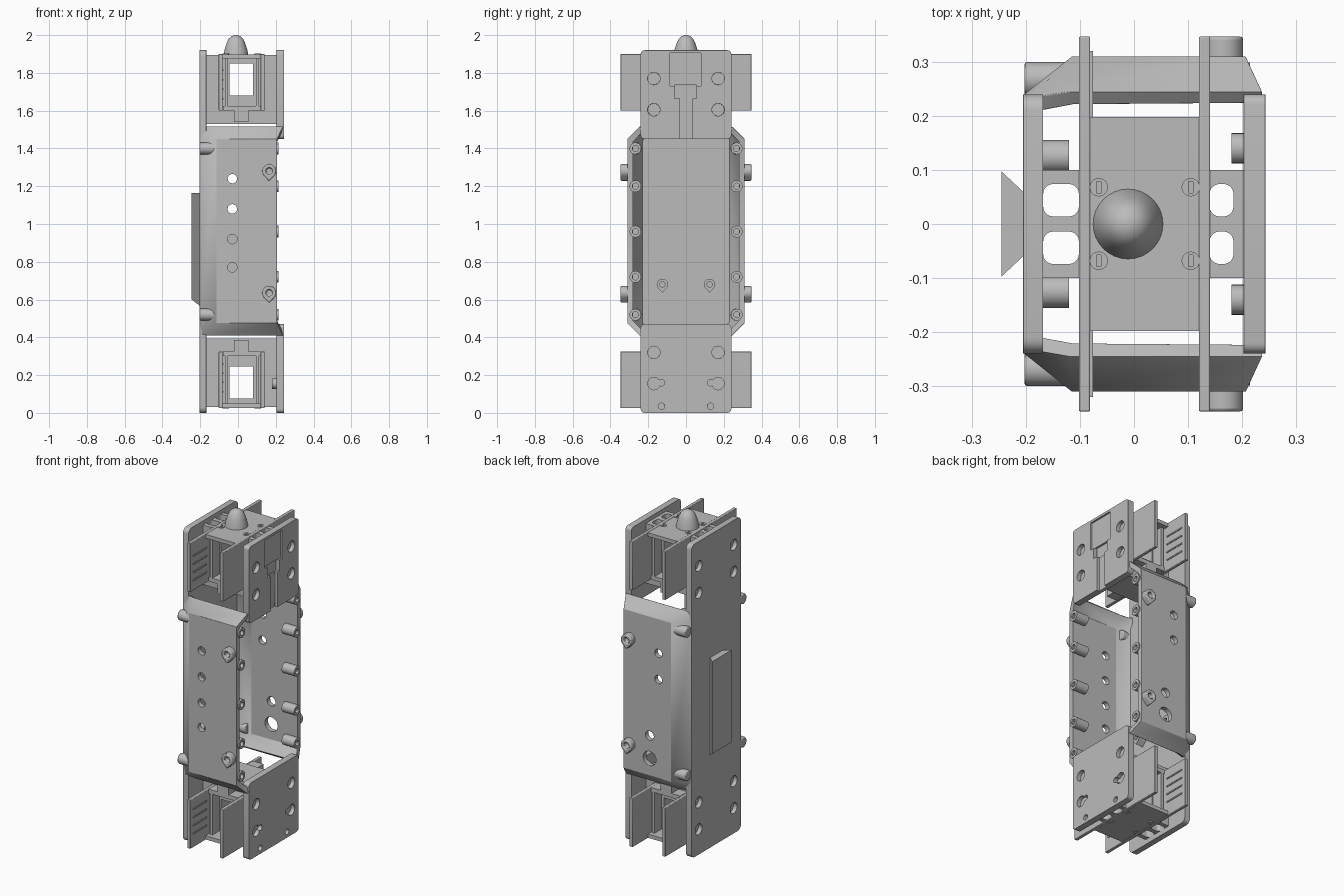
import bpy, bmesh
from math import sin, cos, pi

if "Cube" in bpy.data.objects:
    bpy.data.objects.remove(bpy.data.objects["Cube"])

grey = bpy.data.materials.new("plain grey")
grey.use_nodes = True
grey.diffuse_color = (0.5, 0.5, 0.5, 1)
grey.node_tree.nodes["Principled BSDF"].inputs["Base Color"].default_value = (0.5, 0.5, 0.5, 1)


def finish(name, bm):
    bmesh.ops.recalc_face_normals(bm, faces=bm.faces)
    mesh = bpy.data.meshes.new(name)
    bm.to_mesh(mesh)
    bm.free()
    mesh.materials.append(grey)
    obj = bpy.data.objects.new(name, mesh)
    bpy.context.collection.objects.link(obj)
    return obj


def activate(obj):
    bpy.ops.object.select_all(action='DESELECT')
    obj.select_set(True)
    bpy.context.view_layer.objects.active = obj


def prism(name, pts, axis, lo, hi):
    """Extrude a 2D outline along an axis."""
    bm = bmesh.new()
    place = {'x': lambda a, b, d: (d, a, b),
             'y': lambda a, b, d: (a, d, b),
             'z': lambda a, b, d: (a, b, d)}[axis]
    rings = [[bm.verts.new(place(a, b, d)) for a, b in pts] for d in (lo, hi)]
    n = len(pts)
    for ring in rings:
        bm.faces.new(ring)
    for i in range(n):
        j = (i + 1) % n
        bm.faces.new((rings[0][i], rings[0][j], rings[1][j], rings[1][i]))
    return finish(name, bm)


def disc(a, b, r, n=24):
    return [(a + r * cos(2 * pi * i / n), b + r * sin(2 * pi * i / n)) for i in range(n)]


def teardrop(a, b, r):
    arc = [(a + r * cos(t * pi / 12), b + r * sin(t * pi / 12)) for t in range(-3, 16)]
    return arc + [(a, b - 1.45 * r)]


def rect(a0, a1, b0, b1, r=0.0):
    """Rectangle outline, with rounded corners when r is given."""
    if r == 0:
        return [(a0, b0), (a1, b0), (a1, b1), (a0, b1)]
    pts = []
    corners = [(a1 - r, b1 - r), (a0 + r, b1 - r), (a0 + r, b0 + r), (a1 - r, b0 + r)]
    for k, (ca, cb) in enumerate(corners):
        for i in range(6):
            t = pi / 2 * (k + i / 5)
            pts.append((ca + r * cos(t), cb + r * sin(t)))
    return pts


def box(name, x0, x1, y0, y1, z0, z1):
    return prism(name, rect(x0, x1, y0, y1), 'z', z0, z1)


def cut(obj, cutters):
    activate(obj)
    for c in cutters:
        c.hide_render = True
        mod = obj.modifiers.new("cut", 'BOOLEAN')
        mod.object, mod.operation, mod.solver = c, 'DIFFERENCE', 'EXACT'
        bpy.ops.object.modifier_apply(modifier=mod.name)
        bpy.data.objects.remove(c)
    return obj


def soften(obj, width=0.006):
    mod = obj.modifiers.new("soft edges", 'BEVEL')
    mod.width, mod.segments, mod.limit_method = width, 2, 'ANGLE'
    return obj


H = 1.92        # height of the plates
SIDES = (-1, 1)


def span(end, z0, z1):
    """Heights at the top end, or mirrored to the bottom end."""
    return (z0, z1) if end == "upper" else (H - z1 + 0.005, H - z0 + 0.005)


def screw_holes(levels, x0, x1):
    return [prism("cutter", disc(s * 0.17, z, 0.033), 'x', x0, x1) for s in SIDES for z in levels]


# Tall back plate with shallow screw recesses
back = prism("back_plate", rect(-0.24, 0.24, 0, H, 0.03), 'x', -0.205, -0.168)
cut(back, screw_holes((1.77, 1.605, 0.32, 0.155), -0.25, -0.18))
# Dovetail rail on the back plate
rail = prism("dovetail_rail", [(-0.2, -0.055), (-0.2, 0.055), (-0.245, 0.097), (-0.245, -0.097)],
             'z', 0.565, 1.165)
for v in rail.data.vertices:
    if v.co.z < 0.6 and v.co.x < -0.22:
        v.co.z = 0.6

# Short front plates at both ends
upper = prism("upper_front_plate", rect(-0.24, 0.24, 1.45, H, 0.02), 'x', 0.203, 0.243)
cut(upper, screw_holes((1.77, 1.605), 0.218, 0.3) + [
    prism("cutter", rect(-0.085, 0.08, 1.73, 1.905), 'x', 0.232, 0.3),
    prism("cutter", rect(-0.06, 0.055, 1.665, 1.735), 'x', 0.22, 0.3),
    prism("cutter", rect(-0.032, 0.035, 1.44, 1.67), 'x', 0.225, 0.3)])
lower = prism("lower_front_plate", rect(-0.24, 0.24, 0, 0.47, 0.02), 'x', 0.203, 0.243)
cut(lower, screw_holes((0.32, 0.155), 0.218, 0.3)
    + [prism("cutter", disc(s * 0.13, z, 0.017), 'x', 0.218, 0.3) for s in SIDES for z in (0.16, 0.035)])
for s in SIDES:
    prism("lower_standoff", disc(s * 0.14, 0.155, 0.028), 'x', 0.18, 0.21)
for p in (back, upper, lower):
    soften(p, 0.004)

# Side walls: open shells with sloped ends and a chamfered rear edge
end_row = [(-0.195, 0.232), (-0.12, 0.245), (0.237, 0.245)]
mid_row = [(-0.203, 0.24), (-0.115, 0.31), (0.207, 0.31)]
rows = [(0.41, end_row), (0.475, mid_row), (1.45, mid_row), (1.515, end_row)]
for s, side in ((-1, "right"), (1, "left")):
    bm = bmesh.new()
    grid = [[bm.verts.new((x, s * y, z)) for x, y in row] for z, row in rows]
    for a, b in zip(grid, grid[1:]):
        for i in range(2):
            f = (a[i], a[i + 1], b[i + 1], b[i])
            bm.faces.new(f if s < 0 else f[::-1])
    mesh_wall = finish(side + "_wall", bm)
    activate(mesh_wall)
    # Make the normals face outward before thickening inward
    if sum(p.normal.y * s for p in mesh_wall.data.polygons) < 0:
        mesh_wall.data.flip_normals()
    mod = mesh_wall.modifiers.new("thickness", 'SOLIDIFY')
    mod.thickness, mod.offset, mod.use_even_offset = 0.03, -1, True
    bpy.ops.object.modifier_apply(modifier=mod.name)
    holes = [(-0.03, z, 0.025) for z in (1.24, 1.08)]
    holes += [(-0.03, z, 0.025) for z in (0.92, 0.77)] if s < 0 else [(0.03, 0.72, 0.028), (0.03, 0.58, 0.043)]
    cut(mesh_wall, [prism("cutter", disc(x, z, r), 'y', s * 0.2, s * 0.4) for x, z, r in holes])
    soften(mesh_wall, 0.008)

    # Rim bosses along the open edge
    for z in (1.4, 1.2, 0.96, 0.72, 0.52):
        boss = prism(side + "_rim_boss", disc(s * 0.268, z, 0.031), 'x', 0.13, 0.215)
        cut(boss, [prism("cutter", disc(s * 0.268, z, 0.016), 'x', 0.19, 0.3)])
    # Rear corner bosses on the chamfer
    for z in (1.4, 0.52):
        soften(prism(side + "_corner_boss", disc(s * 0.268, z, 0.032), 'x', -0.203, -0.12))
    # Drop-shaped bosses on the wall, and matching standoffs inside
    for z in (1.28, 0.635):
        boss = prism(side + "_wall_boss", teardrop(0.165, z, 0.037), 'y', s * 0.29, s * 0.347)
        cut(boss, [prism("cutter", disc(0.165, z, 0.017), 'y', s * 0.32, s * 0.4)])
        soften(boss)
    post = prism(side + "_inner_standoff", teardrop(s * 0.125, 0.68, 0.03), 'x', -0.18, -0.12)
    cut(post, [prism("cutter", disc(s * 0.125, 0.68, 0.014), 'x', -0.14, 0)])

# End assemblies: bridge block, fins, cover and window frame
for end in ("upper", "lower"):
    za, zb = span(end, 1.53, 1.895)
    bridge = box(end + "_bridge", -0.172, 0.207, -0.1, 0.1, za, zb)
    slots = [prism("cutter", rect(x0, x1, min(s * 0.014, s * 0.074), max(s * 0.014, s * 0.074), 0.018),
                   'z', za - 0.1, zb + 0.1)
             for s in SIDES for x0, x1 in ((-0.168, -0.102), (0.14, 0.184))]
    wa, wb = span(end, 1.68, 1.85)
    cut(bridge, slots + [prism("cutter", rect(-0.045, 0.08, wa, wb), 'y', -0.5, 0.5)])

    fa, fb = span(end, 1.6, 1.9)
    for x in (-0.102, 0.12):
        soften(box(end + "_fin", x, x + 0.021, -0.347, 0.347, fa, fb), 0.003)
    box(end + "_cover", -0.1, 0.14, -0.198, 0.198, *span(end, 1.875, 1.898))
    for s in SIDES:
        y0, y1 = sorted((s * 0.09, s * 0.17))
        box(end + "_window_ledge", -0.08, 0.12, y0, y1, *span(end, 1.6, 1.625))
        box(end + "_window_tab", -0.02, 0.055, y0, y1, *span(end, 1.54, 1.6))
        for x in (-0.07, 0.095):
            box(end + "_window_post", x, x + 0.015, y0, y1, *span(end, 1.62, 1.88))
        # Thin ribs on the inside of the rear fin
        y0, y1 = sorted((s * 0.19, s * 0.32))
        for k in range(4):
            z = 1.66 + 0.05 * k
            box(end + "_fin_rib", -0.082, -0.076, y0, y1, *span(end, z, z + 0.008))
    # Slotted screws in the cover
    for x in (-0.065, 0.105):
        for y in (-0.068, 0.068):
            sa, sb = span(end, 1.89, 1.902)
            screw = prism(end + "_screw", disc(x, y, 0.017), 'z', sa, sb)
            ca, cb = span(end, 1.898, 1.95)
            cut(screw, [box("cutter", x - 0.004, x + 0.004, y - 0.011, y + 0.011, ca, cb)])

# Rounded tip on top
profile = [(0.066, 1.89), (0.06, 1.925), (0.05, 1.955), (0.039, 1.98), (0.024, 1.994), (0.01, 1.999)]
bm = bmesh.new()
rings = [[bm.verts.new((x, y, z)) for x, y in disc(-0.011, 0, r, 32)] for r, z in profile]
for a, b in zip(rings, rings[1:]):
    for i in range(32):
        j = (i + 1) % 32
        bm.faces.new((a[i], a[j], b[j], b[i]))
tip = bm.verts.new((-0.011, 0, 2.0))
for i in range(32):
    bm.faces.new((rings[-1][i], rings[-1][(i + 1) % 32], tip))
bm.faces.new(rings[0])
finish("tip_dome", bm)

# Smooth rounded surfaces while keeping edges sharp
bpy.ops.object.select_all(action='DESELECT')
for obj in bpy.context.scene.objects:
    if obj.type == 'MESH':
        obj.select_set(True)
        bpy.context.view_layer.objects.active = obj
bpy.ops.object.shade_smooth_by_angle(angle=0.6)
